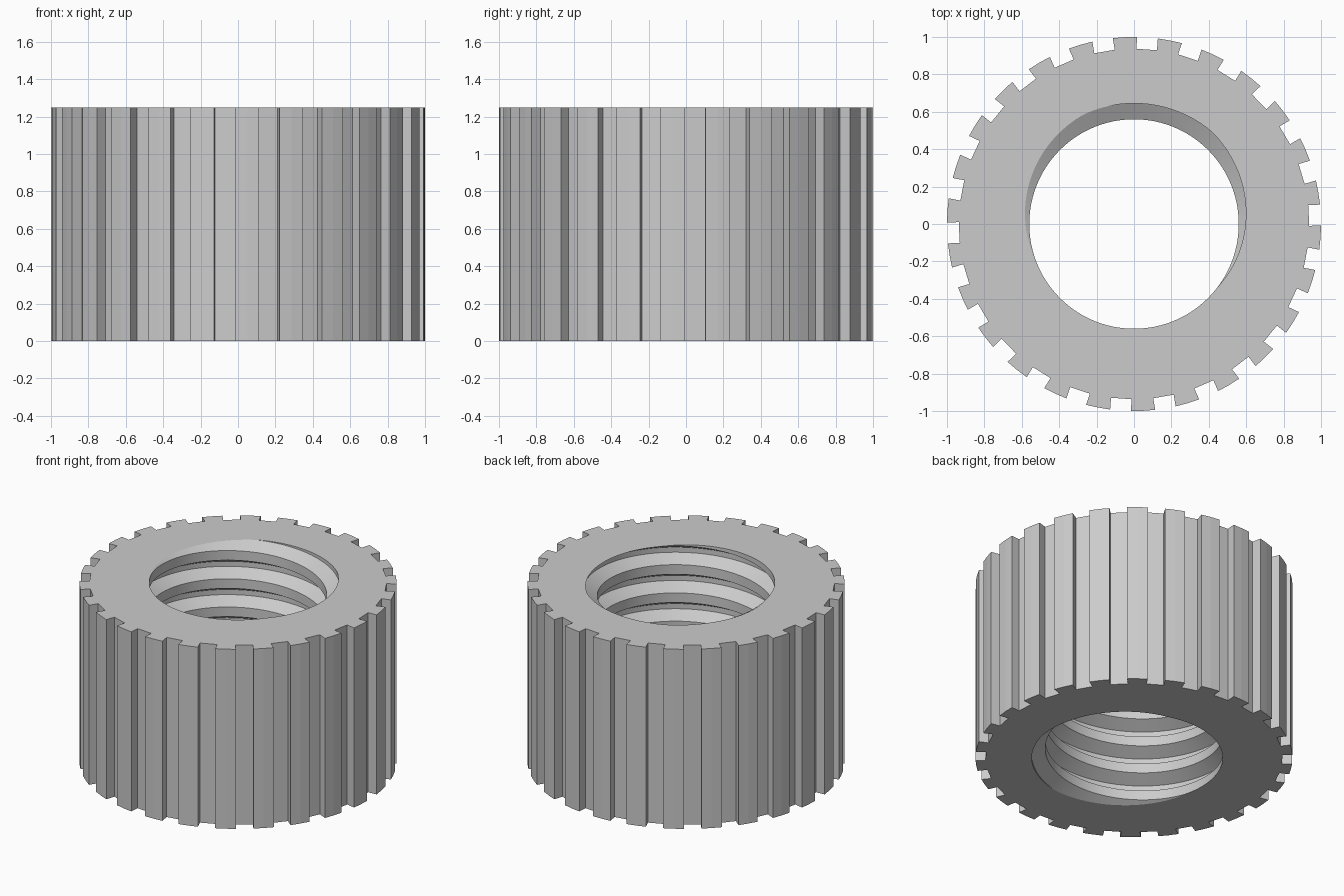
import bpy, bmesh, math

if "Cube" in bpy.data.objects:
    bpy.data.objects.remove(bpy.data.objects["Cube"])

HEIGHT = 1.25
TEETH = 26
R_OUT, R_GAP = 1.0, 0.937          # tooth tip and groove floor
R_CREST, R_ROOT = 0.56, 0.645      # internal thread
PITCH = 0.1966
STEPS = 96                         # columns round the thread
ROOT_ANGLE = math.radians(82)      # thread root meets the top face here
CORNERS = [-0.33, -0.09, 0.09, 0.33]   # thread profile corners, in pitches


def thread_radius(theta, z):
    """Trapezoid profile wound as a right-handed helix."""
    turn = (z - HEIGHT) / PITCH - (theta - ROOT_ANGLE) / math.tau
    d = abs(turn - round(turn))
    t = min(max((0.33 - d) / 0.24, 0), 1)
    return R_CREST + (R_ROOT - R_CREST) * t


def polar(r, a, z):
    return (r * math.cos(a), r * math.sin(a), z)


bm = bmesh.new()

# Toothed outer wall: parallel-sided slots between faceted teeth
outline = []
for i in range(TEETH):
    base = i * math.tau / TEETH
    start, end = base - math.radians(7.9), base - math.radians(0.4)
    next_start = start + math.tau / TEETH
    half = (next_start - end) / 2 * R_OUT / R_GAP
    mid = (end + next_start) / 2
    outline += [(R_OUT, start), (R_OUT, (start + end) / 2), (R_OUT, end),
                (R_GAP, mid - half), (R_GAP, mid + half)]
low = [bm.verts.new(polar(r, a, 0)) for r, a in outline]
high = [bm.verts.new(polar(r, a, HEIGHT)) for r, a in outline]
for i in range(len(outline)):
    j = (i + 1) % len(outline)
    bm.faces.new((low[i], low[j], high[j], high[i]))

# Threaded bore, clipped flush at both ends
turns = range(-9, 3)
columns = []
for i in range(STEPS + 1):
    theta = i * math.tau / STEPS
    column = []
    for n in turns:
        for c in CORNERS:
            z = HEIGHT + PITCH * (n + c + (theta - ROOT_ANGLE) / math.tau)
            z = min(max(z, 0), HEIGHT)
            column.append(bm.verts.new(polar(thread_radius(theta, z), theta, z)))
    columns.append(column)
for a, b in zip(columns, columns[1:]):
    for k in range(len(a) - 1):
        face = bm.faces.new((a[k], a[k + 1], b[k + 1], b[k]))
        face.smooth = True
bmesh.ops.remove_doubles(bm, verts=bm.verts[:], dist=1e-5)

# End faces between the bore and the toothed rim
for level in (0, HEIGHT):
    rim = [e for e in bm.edges if e.is_boundary
           and all(abs(v.co.z - level) < 1e-4 for v in e.verts)]
    bmesh.ops.triangle_fill(bm, edges=rim, use_beauty=True, use_dissolve=False,
                            normal=(0, 0, 1 if level else -1))
bmesh.ops.recalc_face_normals(bm, faces=bm.faces[:])

# Keep thread corners and rims crisp
for e in bm.edges:
    if len(e.link_faces) == 2 and e.calc_face_angle(0) > math.radians(25):
        e.smooth = False

mesh = bpy.data.meshes.new("threaded_knurled_nut")
bm.to_mesh(mesh)
bm.free()
nut = bpy.data.objects.new("threaded_knurled_nut", mesh)
bpy.context.collection.objects.link(nut)

grey = bpy.data.materials.new("light grey")
grey.diffuse_color = (0.6, 0.6, 0.6, 1)
grey.use_nodes = True
grey.node_tree.nodes["Principled BSDF"].inputs["Base Color"].default_value = grey.diffuse_color
mesh.materials.append(grey)
